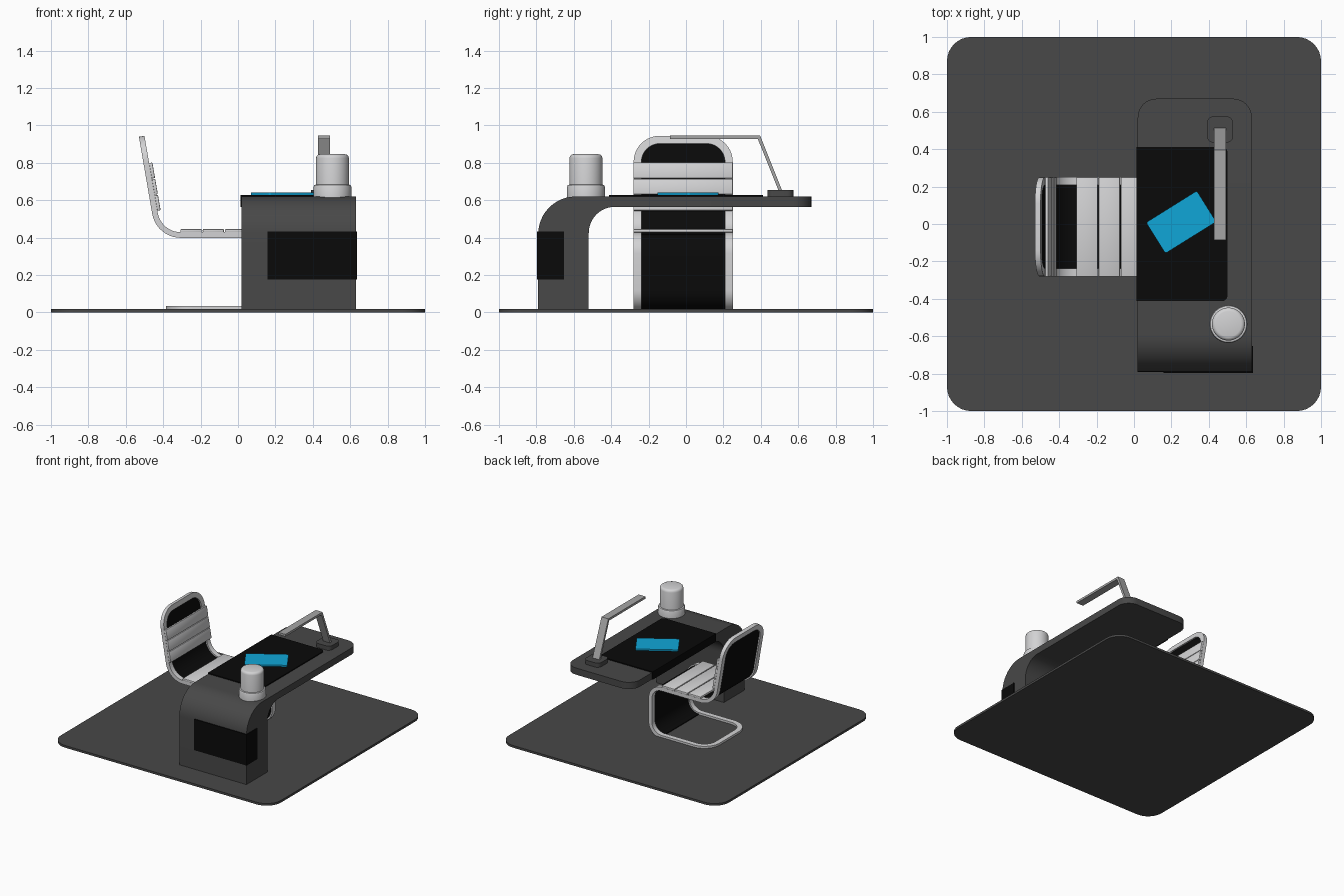
import bpy, bmesh, math
from mathutils import Vector, Matrix

if "Cube" in bpy.data.objects:
    bpy.data.objects.remove(bpy.data.objects["Cube"])


def material(name, r, g, b):
    m = bpy.data.materials.new(name)
    m.diffuse_color = (r, g, b, 1)
    m.use_nodes = True
    m.node_tree.nodes["Principled BSDF"].inputs["Base Color"].default_value = m.diffuse_color
    return m


DARK = material("dark grey", 0.065, 0.065, 0.065)
BLACK = material("black", 0.003, 0.003, 0.003)
LIGHT = material("light grey", 0.65, 0.65, 0.66)
MID = material("mid grey", 0.38, 0.38, 0.38)
BLUE = material("blue", 0.005, 0.38, 0.68)


def finish(bm, name, mat, angle=35):
    bmesh.ops.recalc_face_normals(bm, faces=bm.faces)
    me = bpy.data.meshes.new(name)
    bm.to_mesh(me)
    bm.free()
    me.materials.append(mat)
    ob = bpy.data.objects.new(name, me)
    bpy.context.collection.objects.link(ob)
    bpy.ops.object.select_all(action='DESELECT')
    ob.select_set(True)
    bpy.context.view_layer.objects.active = ob
    bpy.ops.object.shade_smooth_by_angle(angle=math.radians(angle))
    return ob


def box(name, mat, center, size, rot=None, round_z=0, corners=None, edge=0):
    """Box, with optional rounded upright corners and small edge bevel."""
    bm = bmesh.new()
    bmesh.ops.create_cube(bm, size=1)
    bmesh.ops.scale(bm, vec=size, verts=bm.verts)
    if round_z:
        up = [e for e in bm.edges
              if abs((e.verts[0].co - e.verts[1].co).z) > 1e-6
              and (corners is None or corners(e.verts[0].co))]
        bmesh.ops.bevel(bm, geom=up, offset=round_z, segments=8, profile=0.5, affect='EDGES')
    if edge:
        bmesh.ops.bevel(bm, geom=bm.edges[:], offset=edge, segments=2, profile=0.5, affect='EDGES')
    m = Matrix.Translation(center) @ (rot or Matrix())
    bmesh.ops.transform(bm, matrix=m, verts=bm.verts)
    return finish(bm, name, mat)


def fillet_path(pts, radii, n=10):
    """2D polyline with rounded corners."""
    out = [Vector(pts[0])]
    for i in range(1, len(pts) - 1):
        p = Vector(pts[i])
        a = (Vector(pts[i - 1]) - p).normalized()
        b = (Vector(pts[i + 1]) - p).normalized()
        half = a.angle(b) / 2
        r = radii[i - 1]
        if r == 0:
            out.append(p)
            continue
        c = p + (a + b).normalized() * (r / math.sin(half))
        u = p + a * (r / math.tan(half)) - c
        v = p + b * (r / math.tan(half)) - c
        w = u.angle(v)
        for k in range(n + 1):
            t = k / n
            out.append(c + (u * math.sin((1 - t) * w) + v * math.sin(t * w)) / math.sin(w))
    out.append(Vector(pts[-1]))
    return out


def lathe(name, mat, center, profile, n=40):
    bm = bmesh.new()
    rings = [[bm.verts.new((center[0] + r * math.cos(2 * math.pi * k / n),
                            center[1] + r * math.sin(2 * math.pi * k / n), z))
              for k in range(n)] for r, z in profile]
    for a, b in zip(rings, rings[1:]):
        for k in range(n):
            bm.faces.new((a[k], a[(k + 1) % n], b[(k + 1) % n], b[k]))
    bm.faces.new(rings[0])
    bm.faces.new(rings[-1])
    return finish(bm, name, mat)


# Floor
box("floor_plate", DARK, (0, 0, 0.009), (2, 2, 0.018), round_z=0.13)

# Desk: bent slab with a rounded free end
prof = fillet_path([(-0.52, 0.012), (-0.52, 0.565), (0.67, 0.565), (0.67, 0.62),
                    (-0.79, 0.62), (-0.79, 0.012)], [0.14, 0, 0, 0.2], 12)
bm = bmesh.new()
face = bm.faces.new([bm.verts.new((0.02, y, z)) for y, z in prof])
ext = bmesh.ops.extrude_face_region(bm, geom=[face])
bmesh.ops.translate(bm, vec=(0.61, 0, 0),
                    verts=[g for g in ext["geom"] if isinstance(g, bmesh.types.BMVert)])
ends = [e for e in bm.edges if all(v.co.y > 0.66 for v in e.verts)
        and abs(e.verts[0].co.z - e.verts[1].co.z) > 0.01]
bmesh.ops.bevel(bm, geom=ends, offset=0.1, segments=8, profile=0.5, affect='EDGES')
finish(bm, "desk", DARK)

# Desk pad wrapping the seat-side edge, and leg panel wrapping the corner
box("desk_pad", BLACK, (0.257, 0, 0.6235), (0.486, 0.825, 0.009),
    round_z=0.03, corners=lambda c: c.x > 0)
box("desk_pad_edge", BLACK, (0.0175, 0, 0.595), (0.007, 0.825, 0.064))
box("leg_panel_front", BLACK, (0.397, -0.792, 0.305), (0.476, 0.008, 0.255))
box("leg_panel_side", BLACK, (0.632, -0.723, 0.305), (0.007, 0.142, 0.255))

# Book
box("book", BLUE, (0.252, 0.01, 0.634), (0.32, 0.195, 0.013),
    rot=Matrix.Rotation(math.radians(32), 4, 'Z'), round_z=0.012)

# Lamp
box("lamp_base", DARK, (0.46, 0.505, 0.637), (0.14, 0.14, 0.035), round_z=0.035)
lamp = [(0.505, 0.65), (0.39, 0.937), (-0.08, 0.937)]
for name, (a, b) in zip(("lamp_arm", "lamp_head"), zip(lamp, lamp[1:])):
    dy, dz = b[0] - a[0], b[1] - a[1]
    box(name, MID, (0.46, (a[0] + b[0]) / 2, (a[1] + b[1]) / 2),
        (0.062, math.hypot(dy, dz) + 0.012, 0.018),
        rot=Matrix.Rotation(math.atan2(dz, dy), 4, 'X'))

# Canister with a collar
lathe("canister", LIGHT, (0.505, -0.535),
      [(0.088, 0.62), (0.088, 0.825), (0.085, 0.836), (0.078, 0.843), (0.068, 0.846)])
lathe("canister_collar", LIGHT, (0.505, -0.535),
      [(0.101, 0.612), (0.101, 0.672), (0.097, 0.681), (0.088, 0.684)])

# Chair: flat outlines wrapped along one bent side path
path = fillet_path([(-0.515, 0.942), (-0.424, 0.414), (0.15, 0.414), (0.15, 0.02),
                    (-0.385, 0.02)], [0.14, 0.1, 0.1], 10)
dist = [0.0]
for p, q in zip(path, path[1:]):
    dist.append(dist[-1] + (q - p).length)
LEN, HALF, MIDY = dist[-1], 0.265, -0.015
norms = []
for i in range(len(path)):
    t = (path[min(i + 1, len(path) - 1)] - path[max(i - 1, 0)]).normalized()
    norms.append(Vector((-t.y, t.x)))


def wrap(s, y, h):
    """Distance along the path, sideways offset, height off the surface."""
    i = 0
    while i < len(dist) - 2 and dist[i + 1] < s:
        i += 1
    f = (s - dist[i]) / (dist[i + 1] - dist[i])
    p = path[i].lerp(path[i + 1], f) + norms[i].lerp(norms[i + 1], f).normalized() * h
    return (p.x, MIDY + y, p.y)


RAD, RAIL, THICK = 0.14, 0.042, 0.015
loop = []  # pairs of outer and inner outline points
sides = [d for d in dist if RAD + 0.01 < d < LEN - RAD - 0.01]


def corner(cs, cy, start):
    for k in range(11):
        a = math.radians(start + 9 * k)
        c, s = math.cos(a), math.sin(a)
        loop.append(((cs + RAD * c, cy + RAD * s),
                     (cs + (RAD - RAIL) * c, cy + (RAD - RAIL) * s)))


corner(RAD, HALF - RAD, 90)
corner(RAD, RAD - HALF, 180)
loop += [((s, -HALF), (s, RAIL - HALF)) for s in sides]
corner(LEN - RAD, RAD - HALF, 270)
corner(LEN - RAD, HALF - RAD, 0)
loop += [((s, HALF), (s, HALF - RAIL)) for s in reversed(sides)]
bm = bmesh.new()
rings = [[bm.verts.new(wrap(*p, h)) for p, h in ((o, THICK), (n, THICK), (n, -THICK), (o, -THICK))]
         for o, n in loop]
for a, b in zip(rings, rings[1:] + rings[:1]):
    for k in range(4):
        bm.faces.new((a[k], a[(k + 1) % 4], b[(k + 1) % 4], b[k]))
finish(bm, "chair_frame", LIGHT)

# Fabric stretched inside the frame, from the top of the back down to the foot
r_in = RAD - RAIL
rows = [RAIL + r_in * (1 - math.cos(math.radians(9 * k))) for k in range(11)]
rows += [d for d in dist if d > rows[-1] + 0.01][:-1]
bm = bmesh.new()
strips = []
for s in rows:
    q = max(0.0, RAD - s)
    w = HALF - RAD + math.sqrt(max(0, r_in * r_in - q * q)) + 0.002
    strips.append([bm.verts.new(wrap(s, y, h)) for y, h in ((w, 0.004), (-w, 0.004), (-w, -0.004), (w, -0.004))])
for a, b in zip(strips, strips[1:]):
    for k in range(4):
        bm.faces.new((a[k], a[(k + 1) % 4], b[(k + 1) % 4], b[k]))
bm.faces.new(strips[0])
bm.faces.new(strips[-1])
finish(bm, "chair_fabric", BLACK)

# Slats on the seat and back
lean = math.atan2(0.528, -0.091)
for i in range(3):
    box(f"seat_slat_{i + 1}", LIGHT, (-0.251 + 0.119 * i, MIDY, 0.437),
        (0.113, 0.532, 0.018), edge=0.004)
    z = 0.759 - 0.0865 * i
    x = -0.515 + (0.942 - z) * 0.1723 + 0.024
    box(f"back_slat_{i + 1}", LIGHT, (x, MIDY, z), (0.084, 0.532, 0.018),
        rot=Matrix.Rotation(-lean, 4, 'Y'), edge=0.004)
